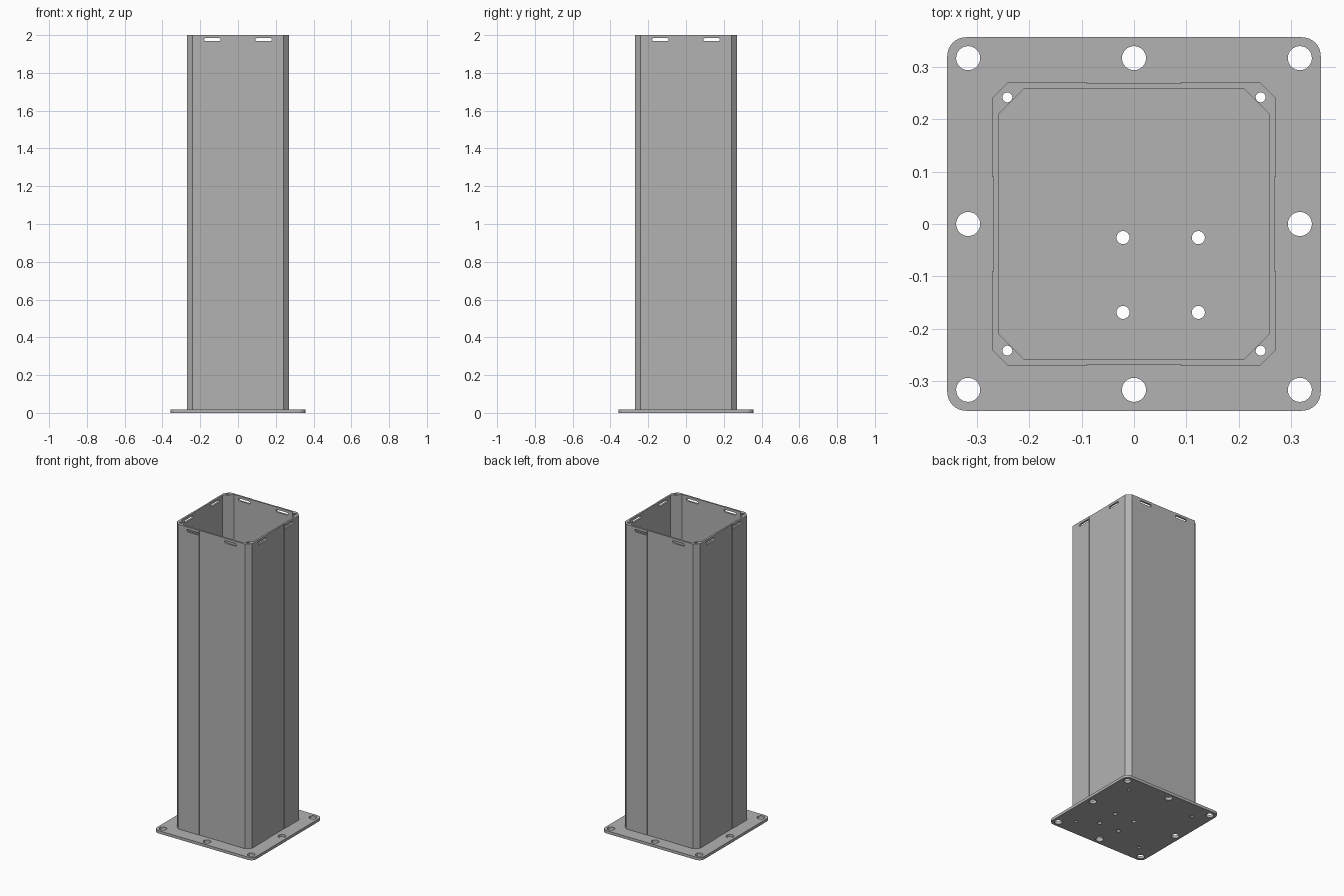
import bpy, bmesh
from math import pi, cos, sin

if "Cube" in bpy.data.objects:
    bpy.data.objects.remove(bpy.data.objects["Cube"])

grey = bpy.data.materials.new("plain grey")
grey.use_nodes = True
grey.diffuse_color = (0.45, 0.45, 0.45, 1)
grey.node_tree.nodes["Principled BSDF"].inputs["Base Color"].default_value = (0.45, 0.45, 0.45, 1)


def arc(cx, cy, r, start, end, steps):
    return [(cx + r * cos(start + (end - start) * i / steps),
             cy + r * sin(start + (end - start) * i / steps)) for i in range(steps + 1)]


def circle(cx, cy, r, steps=32):
    return arc(cx, cy, r, 0, 2 * pi, steps)[:-1]


def four_fold(points):
    """Repeat a run of points around the four sides."""
    loop = []
    for _ in range(4):
        loop += points
        points = [(-y, x) for x, y in points]
    return loop


def prism(name, loops, z0, z1):
    """Extrude an outline, with its holes, from z0 to z1."""
    bm = bmesh.new()
    for loop in loops:
        verts = [bm.verts.new((x, y, z0)) for x, y in loop]
        for a, b in zip(verts, verts[1:] + verts[:1]):
            bm.edges.new((a, b))
    bmesh.ops.triangle_fill(bm, edges=bm.edges[:], use_beauty=True)
    top = bmesh.ops.extrude_face_region(bm, geom=bm.faces[:], use_keep_orig=True)
    moved = [v for v in top["geom"] if isinstance(v, bmesh.types.BMVert)]
    bmesh.ops.translate(bm, verts=moved, vec=(0, 0, z1 - z0))
    bmesh.ops.recalc_face_normals(bm, faces=bm.faces[:])
    mesh = bpy.data.meshes.new(name)
    bm.to_mesh(mesh)
    bm.free()
    mesh.materials.append(grey)
    ob = bpy.data.objects.new(name, mesh)
    bpy.context.collection.objects.link(ob)
    return ob


PLATE, THICK, TOP = 0.357, 0.018, 2.0
BOLT, SCREW = 0.317, 0.242
corner_screws = [circle(x, y, 0.0095, 20) for x in (-SCREW, SCREW) for y in (-SCREW, SCREW)]

# Base plate with rounded corners, bolt holes, screw holes and cable holes
corner = PLATE - 0.036
loops = [four_fold(arc(corner, corner, 0.036, 0, pi / 2, 8))]
loops += [circle(x, y, 0.023) for x in (-BOLT, 0, BOLT) for y in (-BOLT, 0, BOLT) if x or y]
loops += [circle(x, y, 0.0125, 24) for x in (-0.021, 0.123) for y in (-0.169, -0.026)]
prism("base_plate", loops + corner_screws, 0, THICK)

# Hollow post: chamfered corners, shallow recessed band on each side, screw channels
outer = four_fold([(0.269, -0.091), (0.269, 0.091), (0.271, 0.091), (0.271, 0.241),
                   (0.241, 0.271), (0.091, 0.271), (0.091, 0.269)][1:6])
outer = four_fold([(0.269, 0.09), (0.271, 0.09), (0.271, 0.241),
                   (0.241, 0.271), (0.09, 0.271), (0.09, 0.269)])
inner = four_fold([(0.259, 0.21), (0.21, 0.259)])
post = prism("post", [outer, inner] + corner_screws, THICK, TOP)

# Slots near the top, cut through all four walls
R, Z = 0.008, 1.976
slots = [arc(x + 0.035, Z, R, -pi / 2, pi / 2, 8) + arc(x - 0.035, Z, R, pi / 2, 3 * pi / 2, 8)
         for x in (-0.136, 0.136)]
for name, turn in (("front_back_slot_cutter", 0), ("side_slot_cutter", pi / 2)):
    cutter = prism(name, slots, -0.4, 0.4)
    cutter.rotation_euler = (pi / 2, 0, turn)
    cutter.hide_render = True
    cut = post.modifiers.new(name, "BOOLEAN")
    cut.operation, cut.solver, cut.object = "DIFFERENCE", "EXACT", cutter

# Bake the cuts and drop the cutters
bpy.context.view_layer.update()
graph = bpy.context.evaluated_depsgraph_get()
cut_mesh = bpy.data.meshes.new_from_object(post.evaluated_get(graph))
cutters = [m.object for m in post.modifiers]
post.modifiers.clear()
post.data = cut_mesh
for cutter in cutters:
    bpy.data.objects.remove(cutter)
